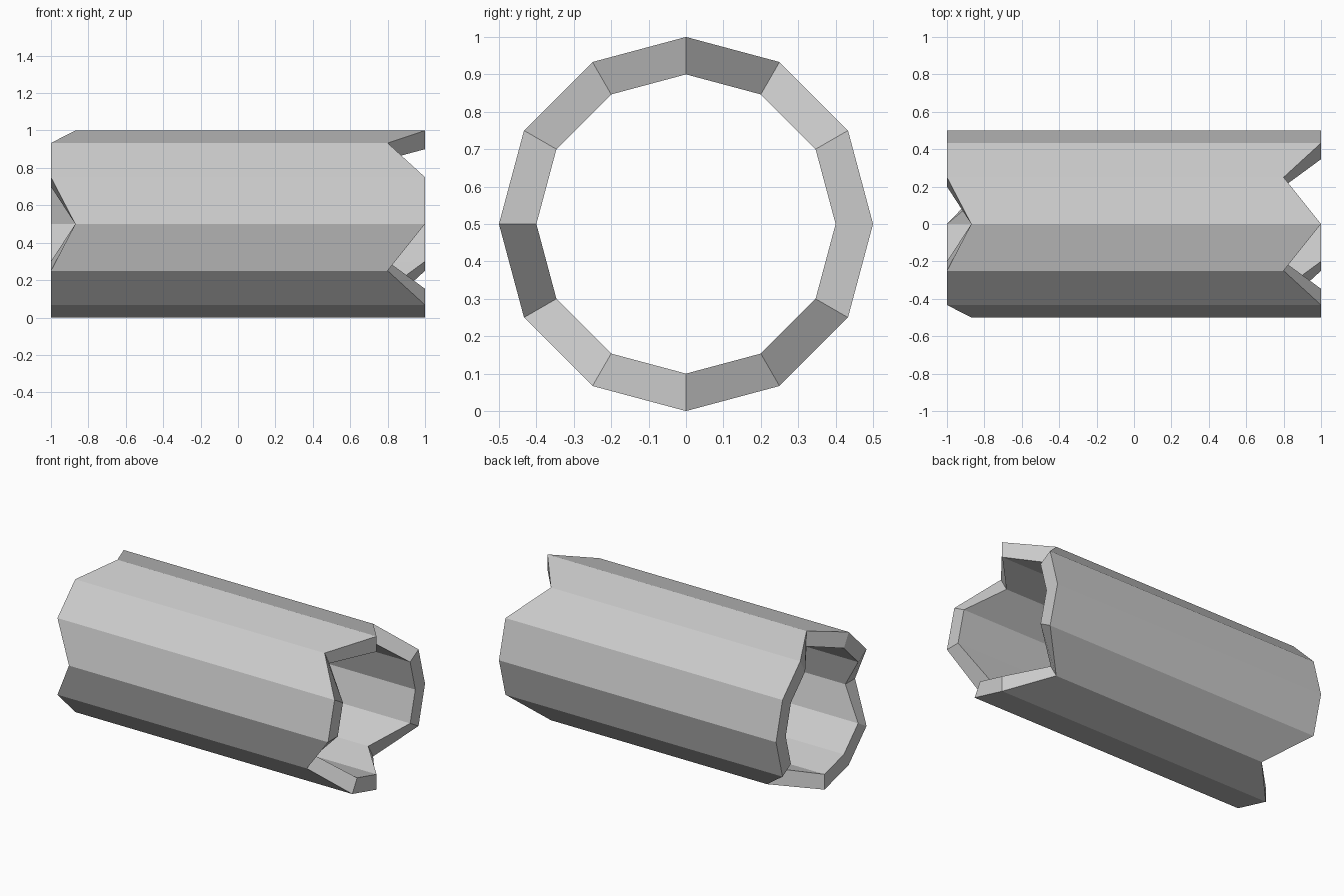
import bpy, bmesh, math

if "Cube" in bpy.data.objects:
    bpy.data.objects.remove(bpy.data.objects["Cube"])

SIDES, OUTER, INNER = 12, 0.5, 0.4
# Jagged ends: depth of each notch, keyed by corner number (30 degree steps from +y)
RIGHT_NOTCH = {2: 0.2, 4: 0.2, 7: 0.2, 10: 0.2}
LEFT_NOTCH = {3: 0.13, 6: 0.13, 10: 0.24}

bm = bmesh.new()


def ring(radius, side, notches):
    """One end loop of the tube, with the notched corners pulled inwards."""
    loop = []
    for k in range(SIDES):
        a = k * math.tau / SIDES
        x = side * (1 - notches.get(k, 0))
        loop.append(bm.verts.new((x, radius * math.cos(a), 0.5 + radius * math.sin(a))))
    return loop


# Outer wall, right rim, inner wall and left rim form one closed band
loops = [ring(OUTER, -1, LEFT_NOTCH), ring(OUTER, 1, RIGHT_NOTCH),
         ring(INNER, 1, RIGHT_NOTCH), ring(INNER, -1, LEFT_NOTCH)]
for i, a in enumerate(loops):
    b = loops[(i + 1) % 4]
    for k in range(SIDES):
        n = (k + 1) % SIDES
        bm.faces.new((a[k], a[n], b[n], b[k]))
bmesh.ops.recalc_face_normals(bm, faces=bm.faces[:])

mesh = bpy.data.meshes.new("hollow_log")
bm.to_mesh(mesh)
bm.free()
bpy.context.collection.objects.link(bpy.data.objects.new("hollow_log", mesh))
